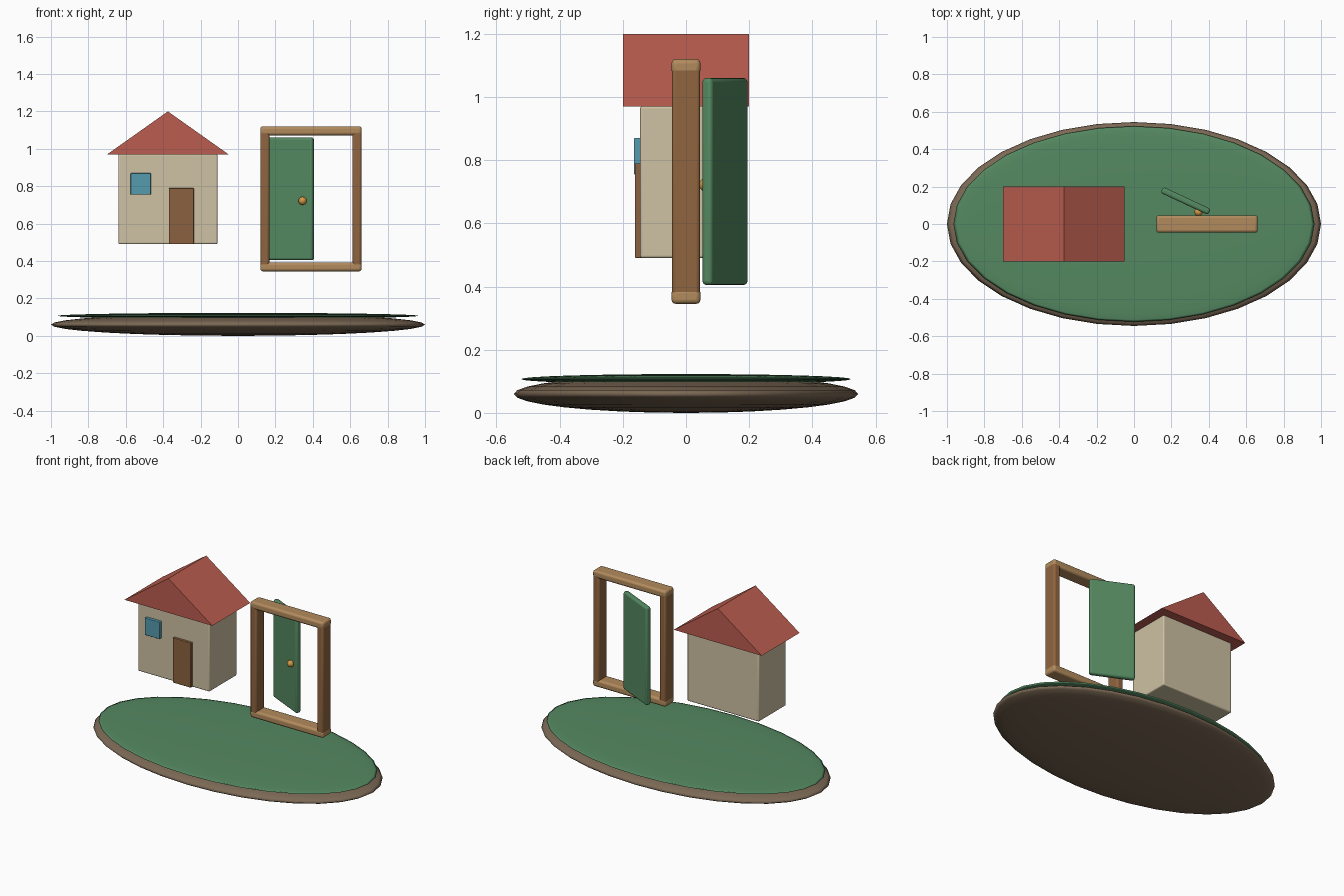
import bpy, bmesh, math

if "Cube" in bpy.data.objects:
    bpy.data.objects.remove(bpy.data.objects["Cube"])


def material(name, rgb):
    m = bpy.data.materials.new(name)
    m.diffuse_color = (*rgb, 1)
    m.use_nodes = True
    m.node_tree.nodes["Principled BSDF"].inputs["Base Color"].default_value = m.diffuse_color
    return m


SOIL = material("soil", (0.20, 0.14, 0.09))
GRASS = material("grass_green", (0.09, 0.25, 0.12))
WALL = material("plaster", (0.62, 0.54, 0.37))
ROOF = material("roof_red", (0.50, 0.11, 0.08))
WOOD = material("dark_wood", (0.26, 0.12, 0.05))
GLASS = material("glass_blue", (0.09, 0.33, 0.42))
OAK = material("frame_wood", (0.28, 0.13, 0.05))
LIGHT_OAK = material("beam_wood", (0.45, 0.26, 0.11))
BRASS = material("brass", (0.65, 0.32, 0.06))


def smooth(ob):
    bpy.context.view_layer.objects.active = ob
    bpy.ops.object.shade_smooth_by_angle(angle=math.radians(35))


def box(name, x, y, z, mat, bevel=0.0, turn=0.0):
    """Box from (min, max) ranges, with rounded edges."""
    bpy.ops.mesh.primitive_cube_add(size=1, location=[sum(r) / 2 for r in (x, y, z)])
    ob = bpy.context.object
    ob.name = name
    ob.scale = [r[1] - r[0] for r in (x, y, z)]
    bpy.ops.object.transform_apply(location=False, rotation=False, scale=True)
    ob.rotation_euler.z = turn
    ob.data.materials.append(mat)
    if bevel:
        b = ob.modifiers.new("round", "BEVEL")
        b.width, b.segments = bevel, 3
        smooth(ob)
    return ob


def ellipsoid(name, loc, radii, mat, segments=32, rings=16):
    bpy.ops.mesh.primitive_uv_sphere_add(segments=segments, ring_count=rings, location=loc)
    ob = bpy.context.object
    ob.name = name
    ob.scale = radii
    bpy.ops.object.transform_apply(location=False, rotation=False, scale=True)
    ob.data.materials.append(mat)
    bpy.ops.object.shade_smooth()
    return ob


# Island
ellipsoid("soil_base", (0, 0, 0.06), (1.0, 0.545, 0.06), SOIL)
ellipsoid("grass_top", (0, 0, 0.107), (0.965, 0.523, 0.016), GRASS)

# House
box("house_body", (-0.64, -0.11), (-0.145, 0.145), (0.49, 0.972), WALL, 0.008)
box("house_door", (-0.37, -0.235), (-0.162, -0.14), (0.49, 0.79), WOOD, 0.004)
box("house_window", (-0.575, -0.465), (-0.165, -0.14), (0.755, 0.87), GLASS, 0.004)

# Gable roof: triangle extruded front to back
bm = bmesh.new()
tri = bm.faces.new([bm.verts.new(p) for p in
                    ((-0.70, -0.2, 0.97), (-0.05, -0.2, 0.97), (-0.375, -0.2, 1.20))])
new = bmesh.ops.extrude_face_region(bm, geom=[tri], use_keep_orig=True)["geom"]
bmesh.ops.translate(bm, vec=(0, 0.4, 0), verts=[v for v in new if isinstance(v, bmesh.types.BMVert)])
bmesh.ops.recalc_face_normals(bm, faces=bm.faces)
mesh = bpy.data.meshes.new("roof")
bm.to_mesh(mesh)
bm.free()
mesh.materials.append(ROOF)
bpy.context.collection.objects.link(bpy.data.objects.new("roof", mesh))

# Standing door frame
for side, x in (("left", 0.12), ("right", 0.612)):
    box(side + "_post", (x, x + 0.048), (-0.045, 0.045), (0.36, 1.105), OAK, 0.012)
for end, z in (("bottom", 0.345), ("top", 1.072)):
    box(end + "_beam", (0.119, 0.661), (-0.046, 0.046), (z, z + 0.048), LIGHT_OAK, 0.014)

# Open door leaf and knob
box("door_leaf", (0.136, 0.416), (0.106, 0.141), (0.405, 1.06), GRASS, 0.012, math.radians(-25))
ellipsoid("door_knob", (0.345, 0.064, 0.722), (0.022, 0.022, 0.022), BRASS, 24, 12)
